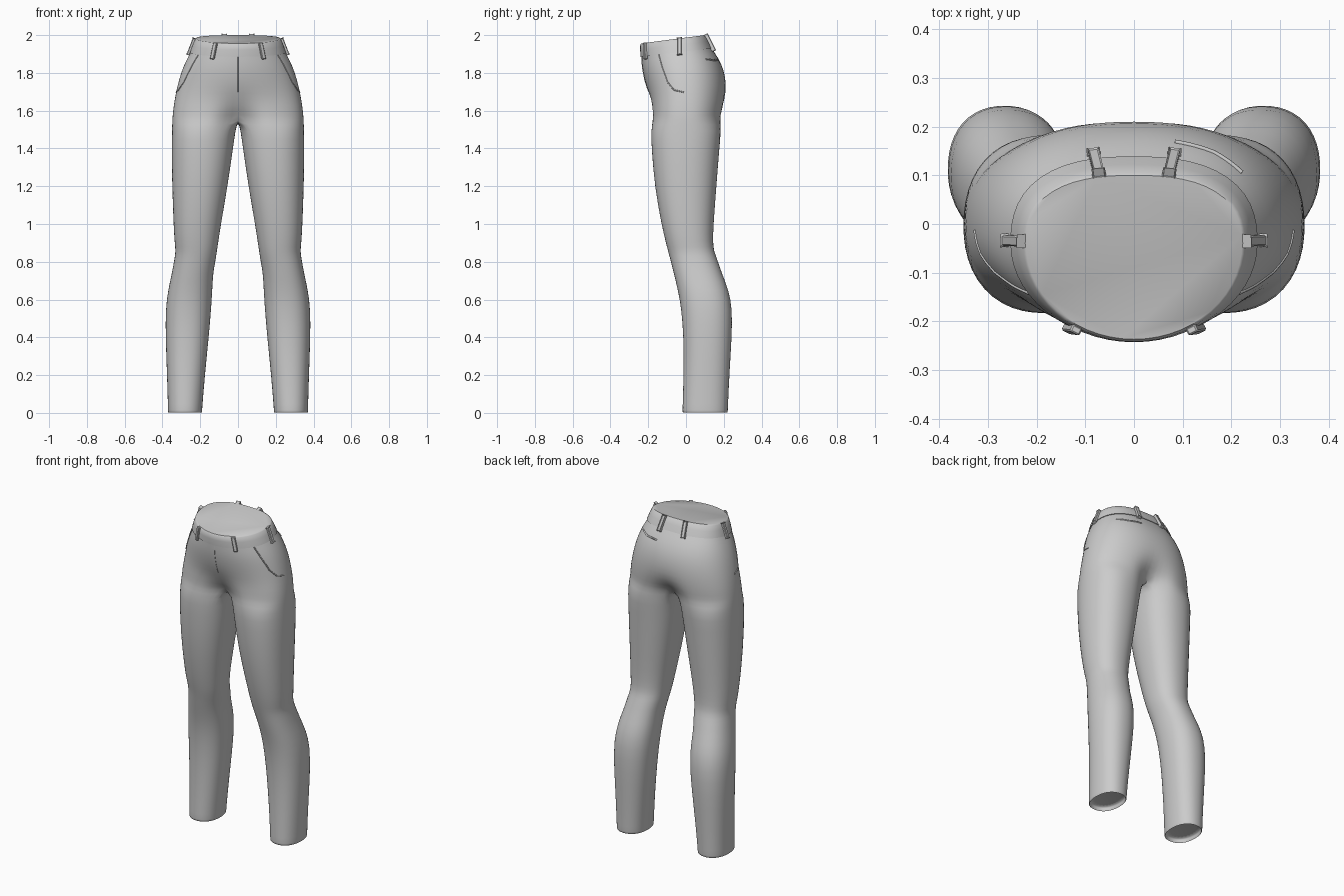
import bpy, bmesh, math
from mathutils import Vector
from mathutils.bvhtree import BVHTree

if "Cube" in bpy.data.objects:
    bpy.data.objects.remove(bpy.data.objects["Cube"])

M, K = 18, 8   # outer arc segments, inner thigh segments


def make_object(name, bm, angle=None):
    bmesh.ops.recalc_face_normals(bm, faces=bm.faces[:])
    me = bpy.data.meshes.new(name)
    bm.to_mesh(me)
    bm.free()
    ob = bpy.data.objects.new(name, me)
    bpy.context.collection.objects.link(ob)
    me.polygons.foreach_set("use_smooth", [True] * len(me.polygons))
    if angle:
        me.set_sharp_from_angle(angle=math.radians(angle))
    return ob


def superpoint(a, n):
    # direction a measured from the front (-y) towards the outside (+x)
    s, c = math.sin(a), math.cos(a)
    r = (abs(s) ** n + abs(c) ** n) ** (-1 / n)
    return r * s, r * c


def hip_point(a, row):
    z, tilt, w, yf, yb, ym, nf, nb, df, db = row
    s, c = superpoint(a, nf if math.cos(a) > 0 else nb)
    x = w * s
    y = ym + (yf - ym) * c if c > 0 else ym - (yb - ym) * c
    dent = math.exp(-(x / 0.075) ** 2)
    y += df * dent if c > 0 else -db * dent
    return Vector((x, y, z + tilt * y))


def leg_ring(z, xi, xo, yf, yb, k=1.0):
    pts = []
    for i in range(M + K):
        if i <= M:
            a = math.radians(-45 + 270 * i / M)
        else:
            a = math.radians(225 + 90 * (i - M) / K)
        s, c = superpoint(a, 2.3)
        pts.append(Vector(((xi + xo) / 2 + k * (xo - xi) / 2 * s,
                           (yf + yb) / 2 - k * (yb - yf) / 2 * c, z)))
    return pts


# Hip sections: z, tilt, half width, front y, back y, widest y, front/back roundness, centre dents
hips = [
    (1.915, .12, .250, -.236, .135, -.04, 2.0, 2.5, 0, 0),
    (1.86, .09, .279, -.234, .174, -.03, 2.0, 2.4, 0, 0),
    (1.80, .06, .303, -.226, .202, -.02, 2.0, 2.3, 0, 0),
    (1.73, .03, .322, -.210, .214, -.01, 2.1, 2.3, 0, 0),
    (1.66, 0, .336, -.191, .212, 0, 2.4, 2.3, .012, .006),
    (1.60, 0, .344, -.188, .203, 0, 2.6, 2.4, .045, .04),
    (1.553, 0, .348, -.188, .196, 0, 2.6, 2.4, .095, .09),
]
# Leg sections: z, inner x, outer x, front y, back y
legs = [
    (1.50, .013, .350, -.187, .188), (1.40, .026, .353, -.183, .177),
    (1.20, .055, .349, -.167, .162), (1.00, .090, .342, -.131, .146),
    (.90, .105, .336, -.107, .143), (.855, .112, .330, -.095, .149),
    (.81, .118, .338, -.083, .167), (.74, .132, .350, -.066, .190),
    (.65, .136, .371, -.043, .227), (.55, .142, .384, -.025, .246),
    (.40, .155, .384, -.013, .243), (.20, .175, .376, -.013, .230),
    (.02, .190, .371, -.019, .222), (0, .190, .371, -.019, .222),
]

# Trousers: half body lofted, then mirrored and smoothed
bm = bmesh.new()
arcs = []
for row in hips:
    pts = [hip_point(math.pi * i / M, row) for i in range(M + 1)]
    pts[0].x = pts[-1].x = 0
    arcs.append([bm.verts.new(p) for p in pts])
for a, b in zip(arcs, arcs[1:]):
    for i in range(M):
        bm.faces.new((a[i], a[i + 1], b[i + 1], b[i]))
# crotch seam joins the last hip arc into a closed ring
f, b = arcs[-1][0].co, arcs[-1][-1].co
ring = arcs[-1] + [bm.verts.new((0, b.y + (f.y - b.y) * j / K, b.z - .008 * math.sin(math.pi * j / K)))
                   for j in range(1, K)]
sections = [leg_ring(*r) for r in legs]
hem = legs[-1]
# turned hem and the recessed end inside it
sections += [leg_ring(*hem, k=.94), leg_ring(.02, *hem[1:], k=.93), leg_ring(.03, *hem[1:], k=.9)]
for pts in sections:
    new = [bm.verts.new(p) for p in pts]
    for i in range(M + K):
        j = (i + 1) % (M + K)
        bm.faces.new((ring[i], ring[j], new[j], new[i]))
    ring = new
bm.faces.new(ring)
half = make_object("trouser_half", bm)
mir = half.modifiers.new("mirror", 'MIRROR')
mir.use_clip = True
mir.merge_threshold = .0005
sub = half.modifiers.new("smooth", 'SUBSURF')
sub.levels = sub.render_levels = 1
dg = bpy.context.evaluated_depsgraph_get()
bm = bmesh.new()
bm.from_mesh(bpy.data.meshes.new_from_object(half.evaluated_get(dg)))
bpy.data.objects.remove(half)
surface = BVHTree.FromBMesh(bm)
make_object("trousers", bm, 50)

# Waistband with closed top
band_rows = [
    (1.914, .12, .244, -.230, .129, -.04, 2.0, 2.5, 0, 0),
    (1.914, .12, .254, -.240, .139, -.04, 2.0, 2.5, 0, 0),
    (1.952, .125, .241, -.243, .122, -.04, 2.0, 2.5, 0, 0),
    (1.982, .13, .228, -.242, .106, -.04, 2.0, 2.5, 0, 0),
    (1.987, .13, .222, -.237, .100, -.04, 2.0, 2.5, 0, 0),
]
N = 56
bm = bmesh.new()
prev = None
for row in band_rows:
    cur = [bm.verts.new(hip_point(2 * math.pi * i / N, row)) for i in range(N)]
    if prev:
        for i in range(N):
            j = (i + 1) % N
            bm.faces.new((prev[i], prev[j], cur[j], cur[i]))
    prev = cur
bm.faces.new(prev)
make_object("waistband", bm, 40)


# Belt loops: bevelled strips lying along the slope of the band
def belt_loop(name, a):
    low, high = hip_point(a, band_rows[1]), hip_point(a, band_rows[3])
    side = (hip_point(a + .02, band_rows[2]) - hip_point(a - .02, band_rows[2])).normalized()
    up = (high - low).normalized()
    out = side.cross(up).normalized()
    mid = (low + high) / 2
    if out.dot(Vector((mid.x, mid.y + .05, 0))) < 0:
        out = -out
    bm = bmesh.new()
    bmesh.ops.create_cube(bm, size=1)
    h = (high - low).length + .022
    for v in bm.verts:
        v.co = mid + side * v.co.x * .022 + up * (v.co.y * h - .006) + out * (v.co.z * .016 + .005)
    bmesh.ops.bevel(bm, geom=bm.edges[:], offset=.003, segments=1, affect='EDGES')
    make_object(name, bm, 30)


for label, deg in (("front", 31), ("side", 92), ("back", 162)):
    belt_loop(label + "_belt_loop_right", math.radians(deg))
    belt_loop(label + "_belt_loop_left", math.radians(-deg))


# Seams and pocket edges: thin cords laid on the cloth
def seam(name, pts, radius, mirror=1):
    cu = bpy.data.curves.new(name, 'CURVE')
    cu.dimensions = '3D'
    cu.bevel_depth = radius
    cu.bevel_resolution = 1
    cu.use_fill_caps = True
    path = []
    for p, q in zip(pts, pts[1:]):
        for i in range(5):
            v = Vector(p).lerp(Vector(q), i / 5)
            path.append(surface.find_nearest(Vector((v.x * mirror, v.y, v.z)))[0])
    sp = cu.splines.new('POLY')
    sp.points.add(len(path) - 1)
    for point, v in zip(sp.points, path):
        point.co = (*v, 1)
    bpy.context.collection.objects.link(bpy.data.objects.new(name, cu))


pocket = [(.215, -.150, 1.90), (.262, -.135, 1.83), (.295, -.105, 1.755),
          (.318, -.065, 1.71), (.335, 0, 1.695)]
seam("front_pocket_right", pocket, .0035)
seam("front_pocket_left", pocket, .0035, -1)
seam("back_pocket_welt", [(.085, .175, 1.872), (.165, .150, 1.868), (.232, .090, 1.87)], .005)
seam("fly_seam", [(.0, -.236, 1.885), (.0, -.225, 1.78), (.0, -.19, 1.68)], .002)
